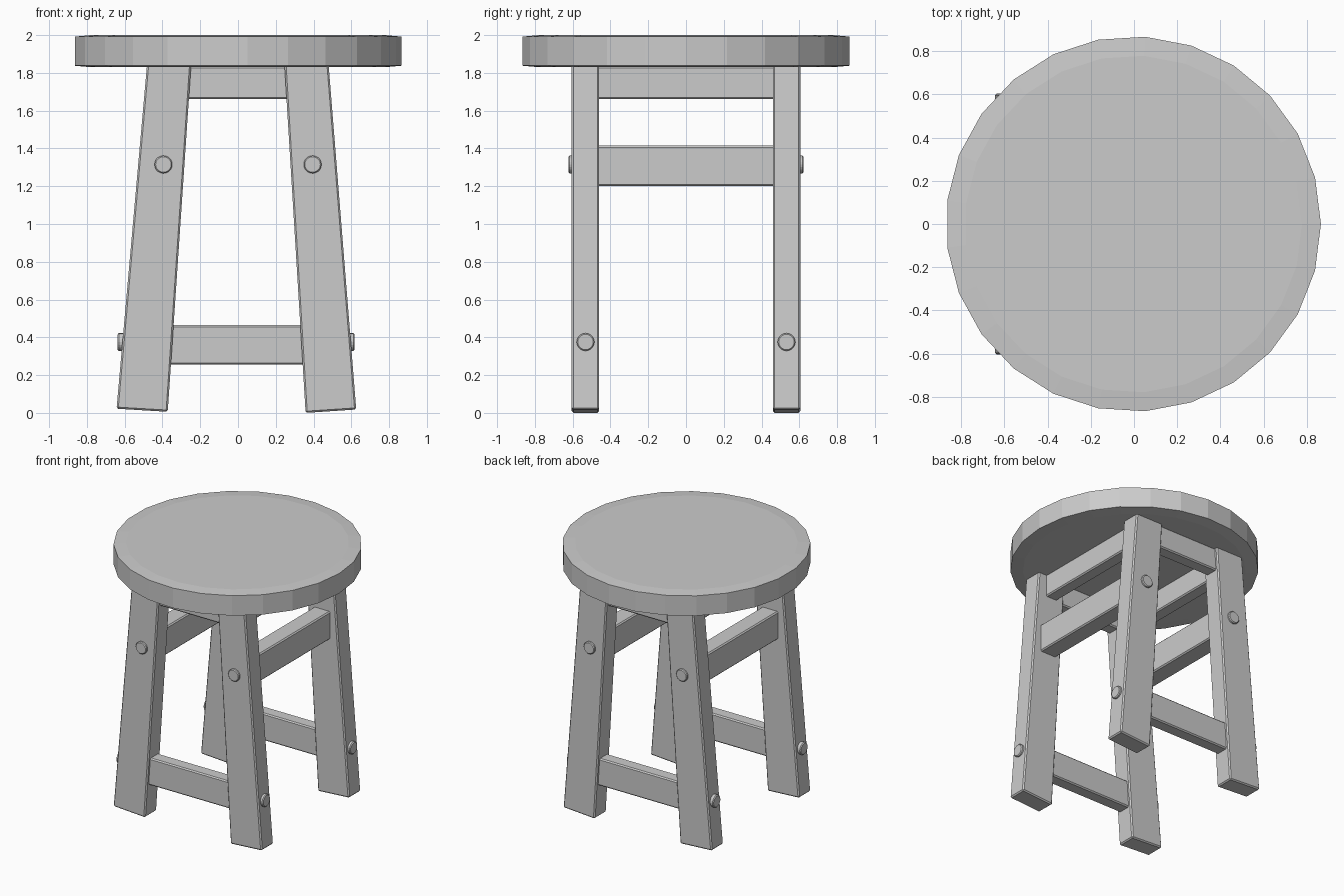
import bpy, bmesh, math
from mathutils import Matrix

if "Cube" in bpy.data.objects:
    bpy.data.objects.remove(bpy.data.objects["Cube"])

SEAT_SIDES = 25


def finish(bm, name, bevel=0.0):
    bmesh.ops.recalc_face_normals(bm, faces=bm.faces)
    mesh = bpy.data.meshes.new(name)
    bm.to_mesh(mesh)
    bm.free()
    obj = bpy.data.objects.new(name, mesh)
    bpy.context.collection.objects.link(obj)
    if bevel:
        mod = obj.modifiers.new("edge_bevel", 'BEVEL')
        mod.width, mod.segments = bevel, 1
        mod.limit_method, mod.angle_limit = 'ANGLE', math.radians(40)
    return obj


def prism(name, outline, y0, y1, bevel=0.009):
    """Extrude an (x, z) outline from y0 to y1."""
    bm = bmesh.new()
    face = bm.faces.new([bm.verts.new((x, y0, z)) for x, z in outline])
    out = bmesh.ops.extrude_face_region(bm, geom=[face])
    for v in out["geom"]:
        if isinstance(v, bmesh.types.BMVert):
            v.co.y = y1
    return finish(bm, name, bevel)


def box(name, x0, x1, y0, y1, z0, z1):
    return prism(name, [(x0, z0), (x1, z0), (x1, z1), (x0, z1)], y0, y1)


def peg(name, centre, axis, depth=0.08, radius=0.047):
    bm = bmesh.new()
    bmesh.ops.create_cone(bm, cap_ends=True, segments=20, radius1=radius,
                          radius2=radius, depth=depth)
    rot = Matrix.Rotation(math.pi / 2, 4, 'Y' if axis == 'x' else 'X')
    bmesh.ops.transform(bm, matrix=Matrix.Translation(centre) @ rot, verts=bm.verts)
    return finish(bm, name, 0.006)


# Seat: low-sided disc with a very shallow wide chamfer on both faces
bm = bmesh.new()
rings = []
for r, z in [(0.78, 1.83), (0.868, 1.838), (0.868, 1.992), (0.78, 2.0)]:
    rings.append([bm.verts.new((r * math.cos(math.tau * i / SEAT_SIDES) - 0.003,
                                r * math.sin(math.tau * i / SEAT_SIDES), z))
                  for i in range(SEAT_SIDES)])
for low, high in zip(rings, rings[1:]):
    for i in range(SEAT_SIDES):
        j = (i + 1) % SEAT_SIDES
        bm.faces.new((low[i], low[j], high[j], high[i]))
bm.faces.new(rings[0][::-1])
bm.faces.new(rings[-1])
finish(bm, "seat")

# Tapered leg outlines, splayed outwards to the sides
legs = {
    "left": [(-0.643, 0.022), (-0.372, 0.006), (-0.248, 1.84), (-0.482, 1.84)],
    "right": [(0.358, 0.0), (0.626, 0.018), (0.480, 1.84), (0.246, 1.84)],
}
for end, s in (("front", -1), ("back", 1)):
    for side, outline in legs.items():
        d = -1 if side == "left" else 1
        prism(f"{end}_{side}_leg", outline, s * 0.46, s * 0.605)
        # Pegs on the leg's broad face and outer edge
        peg(f"{end}_{side}_upper_peg", (d * 0.395, s * 0.582, 1.315), 'y')
        outer = -0.637 if d < 0 else 0.617
        peg(f"{end}_{side}_lower_peg", (outer - d * 0.04, s * 0.532, 0.375), 'x')
    # Lower stretcher and apron between this pair of legs
    box(f"{end}_lower_stretcher", -0.40, 0.40, s * 0.532 - 0.05, s * 0.532 + 0.05, 0.255, 0.465)
    box(f"{end}_apron", -0.33, 0.33, s * 0.532 - 0.05, s * 0.532 + 0.05, 1.662, 1.835)

# Upper stretchers and aprons running front to back
for side, d in (("left", -1), ("right", 1)):
    box(f"{side}_upper_stretcher", d * 0.395 - 0.07, d * 0.395 + 0.07, -0.50, 0.50, 1.20, 1.415)
    box(f"{side}_apron", d * 0.365 - 0.05, d * 0.365 + 0.05, -0.50, 0.50, 1.662, 1.835)
